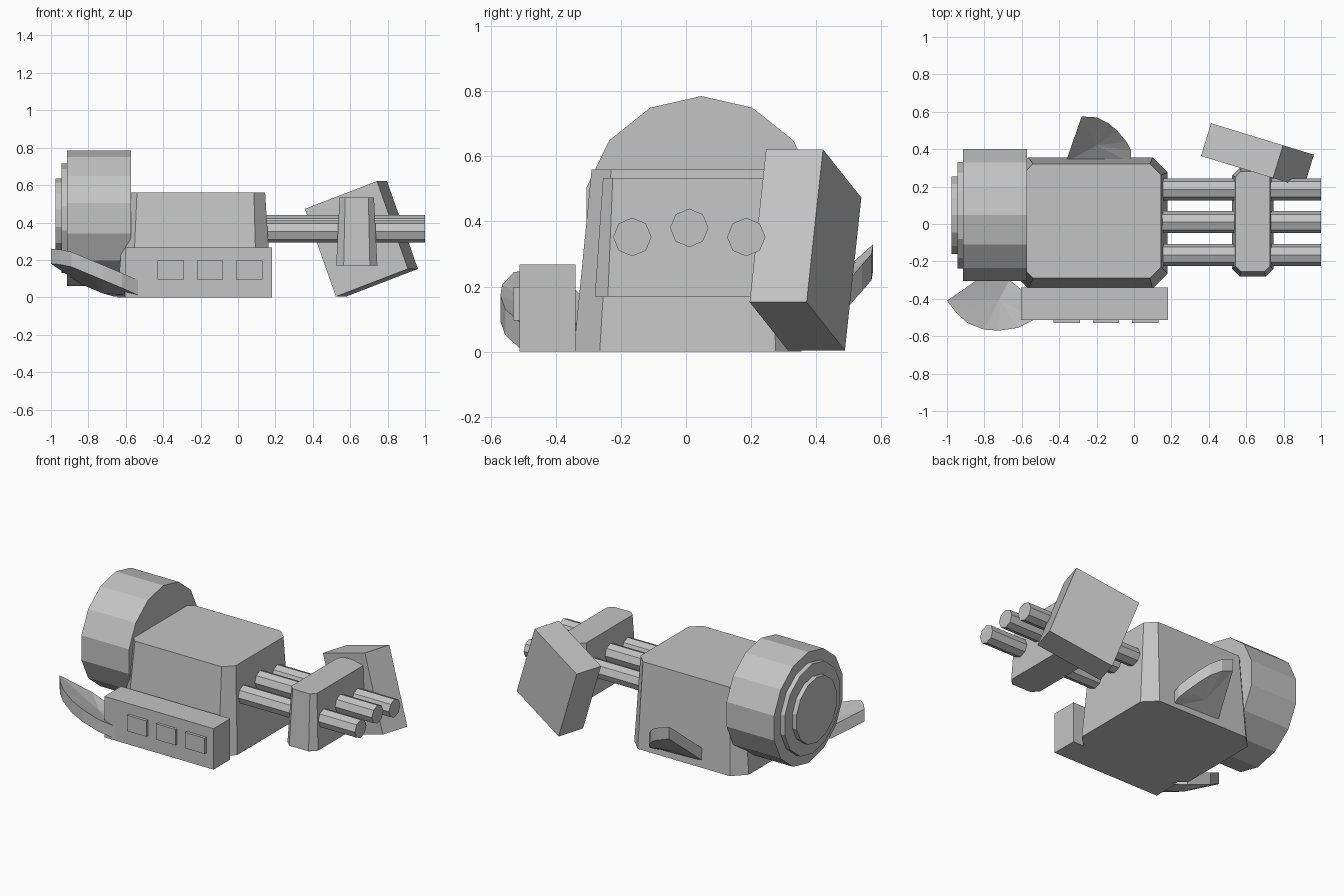
import bpy, bmesh
from math import radians, pi, cos, sin
from mathutils import Vector

cube = bpy.data.objects.get("Cube")
if cube:
    bpy.data.objects.remove(cube, do_unlink=True)

grey = bpy.data.materials.new("plain_grey")
grey.use_nodes = True
GREY = (0.55, 0.55, 0.55, 1)
grey.diffuse_color = GREY
grey.node_tree.nodes["Principled BSDF"].inputs["Base Color"].default_value = GREY


def finish(name, bm):
    """Turn a bmesh into a flat-shaded grey object."""
    bmesh.ops.recalc_face_normals(bm, faces=bm.faces)
    mesh = bpy.data.meshes.new(name)
    bm.to_mesh(mesh)
    bm.free()
    mesh.materials.append(grey)
    obj = bpy.data.objects.new(name, mesh)
    bpy.context.collection.objects.link(obj)
    return obj


def loft(name, rings):
    """Join rings of points, capping the first and last."""
    bm = bmesh.new()
    loops = [[bm.verts.new(p) for p in ring] for ring in rings]
    for a, b in zip(loops, loops[1:]):
        for i in range(len(a)):
            j = (i + 1) % len(a)
            bm.faces.new((a[i], a[j], b[j], b[i]))
    bm.faces.new(loops[0])
    bm.faces.new(loops[-1])
    return finish(name, bm)


def cut_corner_ring(x0, x1, y0, y1, cut, z):
    """Rectangle with its four corners cut off."""
    return [(x0 + cut, y0, z), (x1 - cut, y0, z), (x1, y0 + cut, z), (x1, y1 - cut, z),
            (x1 - cut, y1, z), (x0 + cut, y1, z), (x0, y1 - cut, z), (x0, y0 + cut, z)]


def box(name, x0, x1, y0, y1, z0, z1):
    rings = [[(x0, y0, z), (x1, y0, z), (x1, y1, z), (x0, y1, z)] for z in (z0, z1)]
    return loft(name, rings)


def rod(name, x0, x1, y, z, radius, sides):
    """Cylinder along x with a vertex at the top."""
    angles = [2 * pi * i / sides for i in range(sides)]
    return loft(name, [[(x, y + radius * sin(a), z + radius * cos(a)) for a in angles]
                       for x in (x0, x1)])


def curved_fin(name, outline, hub, thickness):
    """Dished fan from a hub to an outline, thickened downwards."""
    bm = bmesh.new()
    layers = []
    for drop in (0, thickness):
        down = Vector((0, 0, -drop))
        layers.append(([bm.verts.new(Vector(p) + down) for p in outline],
                       bm.verts.new(Vector(hub) + down)))
    (top, top_hub), (low, low_hub) = layers
    for i in range(len(top)):
        j = (i + 1) % len(top)
        bm.faces.new((top[i], top[j], top_hub))
        bm.faces.new((low[j], low[i], low_hub))
        bm.faces.new((top[i], low[i], low[j], top[j]))
    return finish(name, bm)


# Tapered main body
loft("main_body", [cut_corner_ring(-0.645, 0.18, -0.345, 0.355, 0.08, 0),
                   cut_corner_ring(-0.60, 0.145, -0.29, 0.322, 0.06, 0.56)])

# Drum with stepped end discs
rod("drum", -0.915, -0.572, 0.047, 0.423, 0.362, 14)
rod("drum_outer_disc", -0.945, -0.90, 0.047, 0.423, 0.292, 14)
rod("drum_inner_disc", -0.975, -0.93, 0.047, 0.423, 0.212, 14)

# Three barrels and the clamp around them
for name, y, z in (("front_barrel", -0.165, 0.352), ("middle_barrel", 0.01, 0.38),
                   ("rear_barrel", 0.185, 0.352)):
    rod(name, 0.05, 1.0, y, z, 0.059, 8)
loft("barrel_clamp", [cut_corner_ring(0.525, 0.745, -0.28, 0.30, 0.04, 0.17),
                      cut_corner_ring(0.543, 0.727, -0.255, 0.282, 0.03, 0.533)])

# Tilted block behind the clamp
block = box("tilted_block", -0.2145, 0.2145, -0.0915, 0.0915, -0.25, 0.25)
block.location = (0.66, 0.367, 0.3125)
block.rotation_euler = (0, radians(-20.2), radians(-17))

# Side panel with three buttons
box("side_panel", -0.605, 0.182, -0.512, -0.34, 0, 0.267)
for i in range(3):
    x = -0.43 + 0.21 * i
    box(f"panel_button_{i + 1}", x, x + 0.14, -0.53, -0.50, 0.095, 0.198)

# Curved fins
curved_fin("front_fin",
           [(-1, -0.41, 0.26), (-0.95, -0.475, 0.255), (-0.89, -0.53, 0.243),
            (-0.80, -0.565, 0.205), (-0.72, -0.57, 0.172), (-0.62, -0.555, 0.13),
            (-0.53, -0.51, 0.09), (-0.59, -0.36, 0.085), (-0.665, -0.30, 0.085),
            (-0.84, -0.30, 0.15)],
           (-0.72, -0.40, 0.10), 0.08)
curved_fin("rear_fin",
           [(-0.28, 0.575, 0.33), (-0.20, 0.57, 0.30), (-0.14, 0.54, 0.265),
            (-0.09, 0.50, 0.22), (-0.04, 0.44, 0.165), (-0.015, 0.39, 0.13),
            (-0.02, 0.33, 0.10), (-0.365, 0.33, 0.11)],
           (-0.2, 0.42, 0.17), 0.08)
